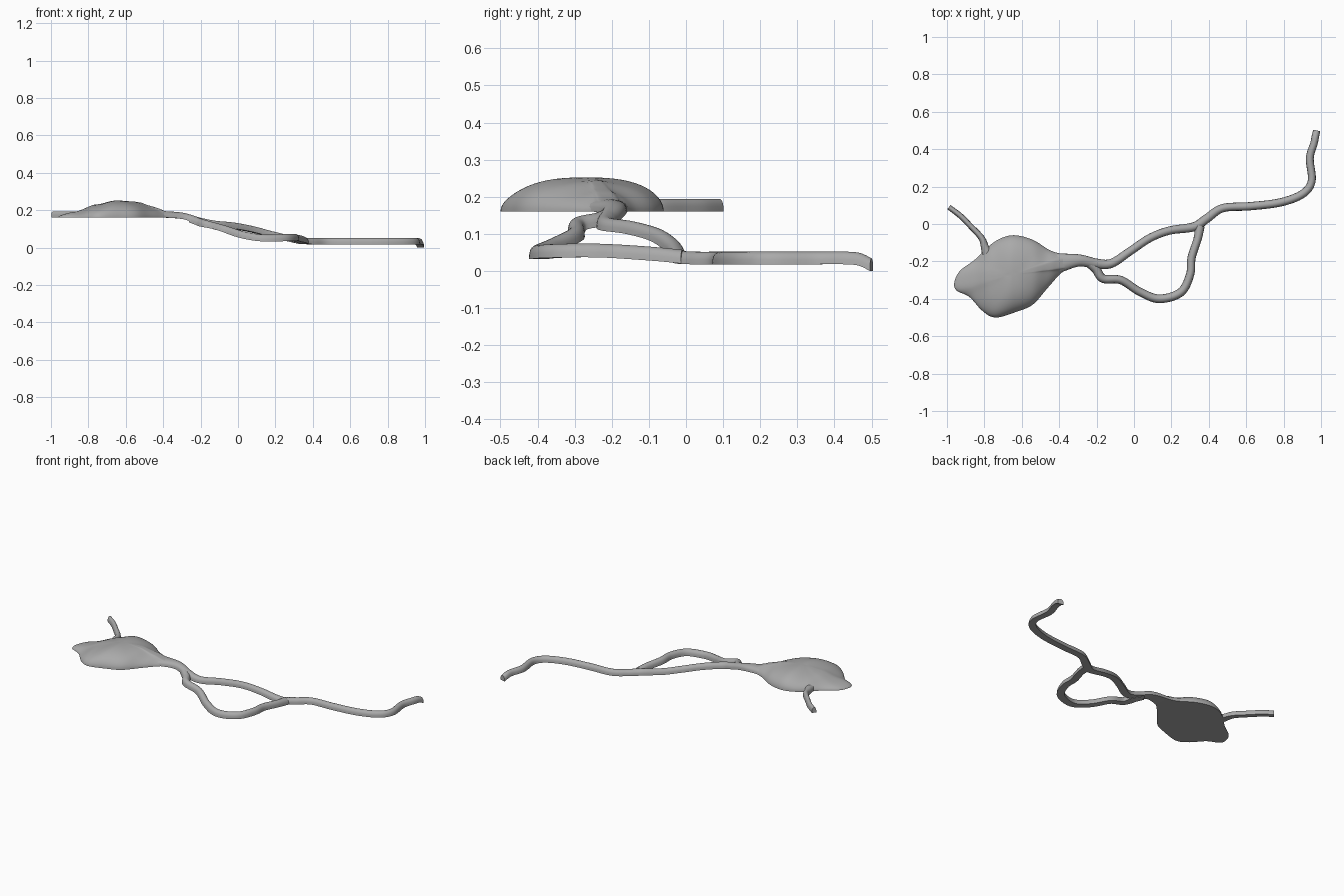
import bpy
import bmesh
import math
from mathutils import Vector

default = bpy.data.objects.get("Cube")
if default:
    bpy.data.objects.remove(default, do_unlink=True)

grey = bpy.data.materials.new("plain_grey")
grey.use_nodes = True
shade = (0.4, 0.4, 0.4, 1)
grey.diffuse_color = shade
grey.node_tree.nodes["Principled BSDF"].inputs["Base Color"].default_value = shade


def smooth_path(points, steps, closed=False):
    """Catmull-Rom samples through control points of any dimension."""
    points = [Vector(p) for p in points]
    count = len(points)

    def pick(i):
        return points[i % count] if closed else points[max(0, min(count - 1, i))]

    samples = []
    for i in range(count if closed else count - 1):
        a, b, c, d = (pick(i + k) for k in (-1, 0, 1, 2))
        for s in range(steps):
            t = s / steps
            samples.append(b + (c - a) * t / 2
                           + (a * 2 - b * 5 + c * 4 - d) * t ** 2 / 2
                           + (b * 3 - a - c * 3 + d) * t ** 3 / 2)
    if not closed:
        samples.append(points[-1])
    return samples


def finish(name, bm):
    bmesh.ops.recalc_face_normals(bm, faces=bm.faces)
    mesh = bpy.data.meshes.new(name)
    bm.to_mesh(mesh)
    bm.free()
    mesh.materials.append(grey)
    obj = bpy.data.objects.new(name, mesh)
    bpy.context.collection.objects.link(obj)
    bpy.ops.object.select_all(action="DESELECT")
    obj.select_set(True)
    bpy.context.view_layer.objects.active = obj
    bpy.ops.object.shade_smooth_by_angle(angle=math.radians(50))


def bridge(bm, first, second, closed=True):
    count = len(first)
    for i in range(count if closed else count - 1):
        j = (i + 1) % count
        bm.faces.new((first[i], first[j], second[j], second[i]))


def stream(name, points, height, sides=12):
    """Sweep a flat-bottomed rounded section; points hold x, y, base z, half width."""
    path = smooth_path(points, 8)
    bm = bmesh.new()
    rings = []
    for i, p in enumerate(path):
        ahead = path[min(i + 1, len(path) - 1)] - path[max(i - 1, 0)]
        side = Vector((-ahead.y, ahead.x, 0)).normalized()
        base = Vector((p.x, p.y, p.z))
        ring = []
        for k in range(sides + 1):
            a = math.pi * k / sides
            across = math.cos(a) * p.w
            rise = math.sin(a) ** 0.7 * height
            ring.append(bm.verts.new(base + side * across + Vector((0, 0, rise))))
        rings.append(ring)
    for first, second in zip(rings, rings[1:]):
        bridge(bm, first, second)
    bm.faces.new(rings[0])
    bm.faces.new(rings[-1])
    finish(name, bm)


def crest(x):
    """Height of the pool surface along its length."""
    knots = [(-1, .034), (-.87, .042), (-.76, .073), (-.65, .092),
             (-.54, .087), (-.45, .066), (-.38, .046), (-.28, .03)]
    for (xa, ha), (xb, hb) in zip(knots, knots[1:]):
        if x <= xb:
            t = (x - xa) / (xb - xa)
            return ha + (hb - ha) * t * t * (3 - 2 * t)
    return knots[-1][1]


# Domed pool with a flat underside
outline = [(-.96, -.31), (-.93, -.25), (-.85, -.19), (-.79, -.13), (-.72, -.08),
           (-.64, -.06), (-.54, -.085), (-.45, -.14), (-.38, -.16), (-.3, -.165),
           (-.3, -.22), (-.38, -.255), (-.46, -.34), (-.54, -.43), (-.63, -.47),
           (-.74, -.5), (-.81, -.465), (-.88, -.39), (-.95, -.355)]
shore = smooth_path(outline, 6, closed=True)
middle = Vector((-.65, -.27))
floor = 0.16
bm = bmesh.new()
rings = []
ring_count = 16
for r in range(ring_count):
    t = math.cos(math.pi / 2 * r / ring_count)
    ring = []
    for edge in shore:
        p = middle + (edge - middle) * t
        lift = crest(p.x) * math.sqrt(max(0, 1 - t ** 2.6))
        ring.append(bm.verts.new((p.x, p.y, floor + lift)))
    rings.append(ring)
for first, second in zip(rings, rings[1:]):
    bridge(bm, first, second)
peak = bm.verts.new((middle.x, middle.y, floor + crest(middle.x)))
inner = rings[-1]
for i, vert in enumerate(inner):
    bm.faces.new((vert, inner[(i + 1) % len(inner)], peak))
bm.faces.new(rings[0])
finish("pool", bm)

# Main outflow, from the pool neck to the far end
stream("main_stream", [
    (-.46, -.22, .16, .07), (-.38, -.205, .16, .048), (-.29, -.195, .152, .032),
    (-.2, -.212, .126, .027), (-.12, -.21, .11, .024), (-.02, -.145, .1, .022),
    (.085, -.075, .08, .022), (.19, -.035, .052, .022), (.32, -.015, .023, .024),
    (.39, .03, .018, .024), (.475, .085, .018, .022), (.62, .095, .018, .022),
    (.78, .115, .018, .022), (.9, .16, .018, .022), (.95, .23, .018, .021),
    (.94, .35, .018, .021), (.962, .43, .018, .02), (.97, .47, .014, .02),
    (.977, .5, 0, .019)], .034)

# Side loop that leaves and rejoins the main outflow
stream("side_loop", [
    (-.25, -.205, .135, .022), (-.205, -.24, .12, .024), (-.165, -.292, .108, .023),
    (-.07, -.3, .082, .022), (.03, -.362, .05, .022), (.135, -.4, .033, .023),
    (.25, -.365, .035, .023), (.3, -.27, .037, .022), (.308, -.18, .034, .022),
    (.34, -.08, .027, .022), (.352, -.01, .02, .026)], .037)

# Small inlet at the back of the pool
stream("inlet", [
    (-.77, -.19, .16, .04), (-.795, -.13, .16, .023), (-.815, -.075, .16, .017),
    (-.875, -.01, .16, .015), (-.93, .045, .16, .015), (-.99, .09, .16, .014)], .034)
